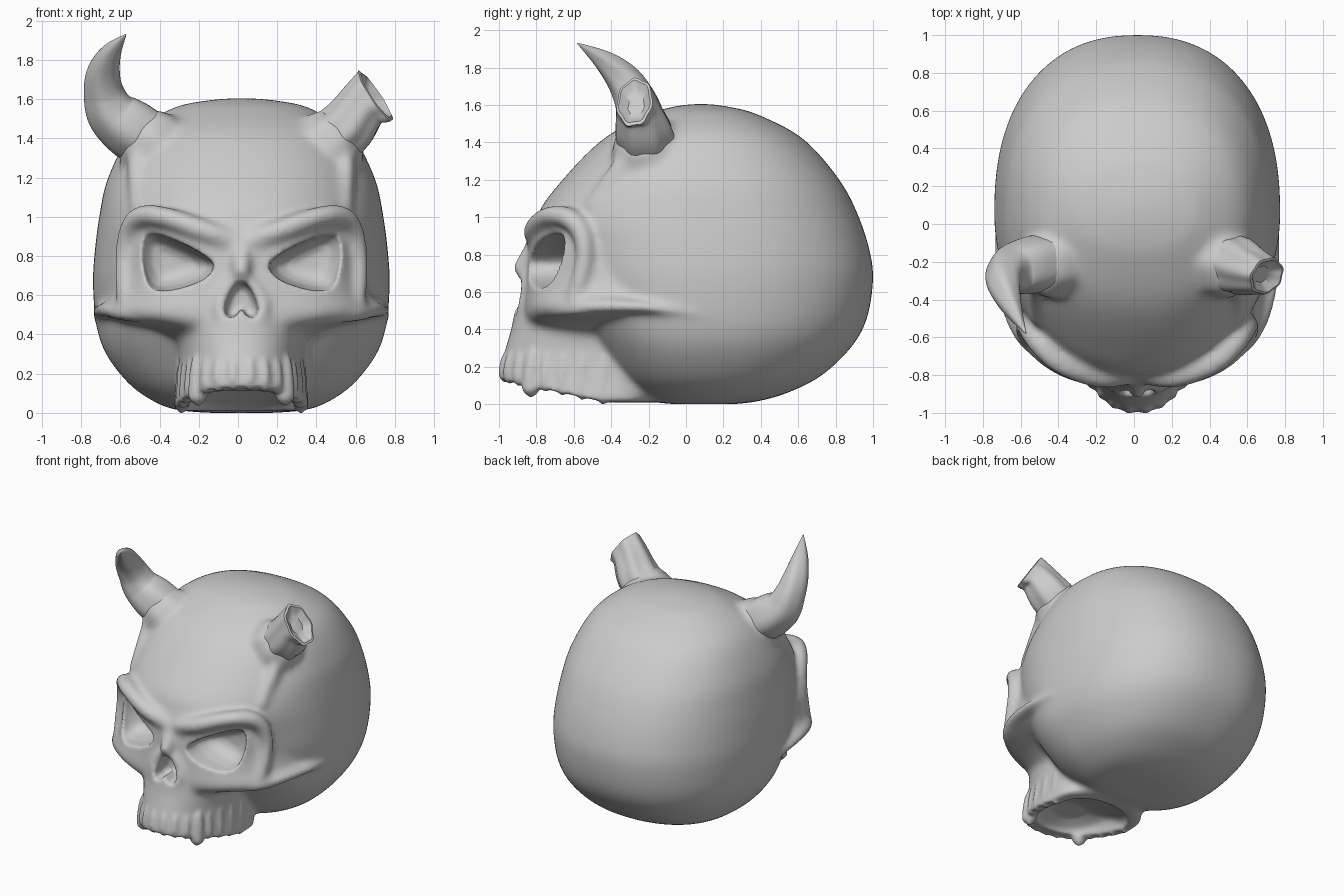
import bpy, bmesh, math
from mathutils import Vector, Matrix

if "Cube" in bpy.data.objects:
    bpy.data.objects.remove(bpy.data.objects["Cube"])

MID = 0.017  # the skull sits slightly right of centre because the horns differ


def smooth_rows(rows, k=6, closed=False):
    """Catmull-Rom interpolation through tuples of any length."""
    n, out = len(rows), []
    for i in range(n if closed else n - 1):
        if closed:
            p = [rows[(i + j) % n] for j in (-1, 0, 1, 2)]
        else:
            p = [rows[min(max(i + j, 0), n - 1)] for j in (-1, 0, 1, 2)]
        for s in range(k):
            t = s / k
            out.append(tuple(0.5 * (2 * b + (c - a) * t + (2 * a - 5 * b + 4 * c - d) * t * t
                             + (3 * b - a - 3 * c + d) * t ** 3) for a, b, c, d in zip(*p)))
    if not closed:
        out.append(rows[-1])
    return out


def skin(bm, rings):
    """Bridge rings of points into a closed solid."""
    vs = [[bm.verts.new(p) for p in r] for r in rings]
    n = len(vs[0])
    for a, b in zip(vs, vs[1:]):
        for i in range(n):
            bm.faces.new((a[i], a[(i + 1) % n], b[(i + 1) % n], b[i]))
    bm.faces.new(vs[0][::-1])
    bm.faces.new(vs[-1])


def loft(bm, rows, front=2.25, back=2.25, k=5, n=72):
    """Stack of superellipses: rows of z, half width, front y, middle y, back y."""
    rings = []
    for z, a, f, m, b in smooth_rows(rows, k):
        ring = []
        for i in range(n):
            t = 2 * math.pi * i / n
            c, s = math.cos(t), math.sin(t)
            e = back if s > 0 else front
            x = a * math.copysign(abs(c) ** (2 / e), c)
            y = abs(s) ** (2 / e)
            ring.append((x, m + ((b - m) if s > 0 else (f - m)) * y, z))
        rings.append(ring)
    skin(bm, rings)


def tube(bm, rows, side=1, ref=(0, 0, 1), k=6, n=24, flute=0, lobes=7, hollow=False):
    """Swept ellipse: rows of x, y, z, radius 1, radius 2."""
    pts = smooth_rows([(r[0] * side,) + tuple(r[1:]) for r in rows], k)
    pos = [Vector(p[:3]) for p in pts]
    rings = []
    for i, p in enumerate(pts):
        t = (pos[min(i + 1, len(pos) - 1)] - pos[max(i - 1, 0)]).normalized()
        u = t.cross(Vector(ref)).normalized()
        w = t.cross(u)
        ring = []
        for j in range(n):
            q = 2 * math.pi * j / n
            f = 1 + flute * math.cos(lobes * q)
            ring.append(pos[i] + u * (p[3] * f * math.cos(q)) + w * (p[4] * f * math.sin(q)))
        rings.append(ring)
    if hollow:
        for s, d in ((0.88, -.004), (0.7, 0.015), (0.45, 0.035), (0.2, 0.03)):
            rings.append([pos[-1] + (v - pos[-1]) * s - t * d for v in rings[len(pts) - 1]])
    skin(bm, rings)


def prism(bm, outline, steps, side=1):
    """Front-view outline (x, z) pushed back in y with a scale at each step."""
    o = smooth_rows(outline, 5, True)
    cx = sum(p[0] for p in o) / len(o)
    cz = sum(p[1] for p in o) / len(o)
    skin(bm, [[((cx + (x - cx) * s) * side, y, cz + (z - cz) * s) for x, z in o]
              for y, s in steps])


def make(bm, name):
    bmesh.ops.recalc_face_normals(bm, faces=bm.faces)
    me = bpy.data.meshes.new(name)
    bm.to_mesh(me)
    bm.free()
    me.polygons.foreach_set("use_smooth", [True] * len(me.polygons))
    ob = bpy.data.objects.new(name, me)
    bpy.context.collection.objects.link(ob)
    return ob


def apply(ob, kind, **props):
    m = ob.modifiers.new(kind, kind)
    for key, val in props.items():
        setattr(m, key, val)
    bpy.context.view_layer.objects.active = ob
    bpy.ops.object.modifier_apply(modifier=m.name)


# cranium
bm = bmesh.new()
loft(bm, [(0.0, .16, -.06, .1, .25), (.015, .33, -.18, .1, .38), (.06, .45, -.28, .1, .54),
          (.15, .575, -.38, .08, .72), (.3, .69, -.48, .06, .88), (.45, .74, -.58, .06, .965),
          (.65, .757, -.70, .06, 1.0), (.8, .75, -.75, .06, .987), (1.0, .725, -.795, .06, .925),
          (1.2, .68, -.66, .06, .82), (1.42, .56, -.44, .07, .625), (1.55, .36, -.2, .08, .38),
          (1.59, .2, -.07, .08, .23), (1.605, .05, .04, .08, .12)], 2.15, 2.3)
# face mass around the eyes and cheeks
loft(bm, [(1.10, .48, -.60, -.2, -.1), (1.0, .575, -.78, -.2, -.1), (.9, .615, -.825, -.2, -.1),
          (.8, .63, -.84, -.2, -.1), (.7, .64, -.85, -.2, -.1), (.6, .67, -.86, -.2, -.1),
          (.52, .71, -.87, -.2, -.1), (.475, .64, -.87, -.2, -.1), (.43, .46, -.86, -.2, -.1),
          (.38, .36, -.82, -.2, -.1)], 2.65, 2.65)
# upper jaw
loft(bm, [(.6, .2, -.87, -.4, -.15), (.5, .31, -.915, -.4, -.15), (.4, .335, -.935, -.4, -.15),
          (.3, .32, -.965, -.4, -.15), (.15, .33, -1.0, -.4, -.15), (.01, .35, -1.0, -.4, -.15)])
# nose bridge
tube(bm, [(0, -.78, .88, .05, .05), (0, -.825, .80, .06, .055), (0, -.865, .74, .055, .05),
          (0, -.91, .70, .04, .035)], ref=(1, 0, 0))
for s in (1, -1):
    # brow and outer eye rim
    tube(bm, [(0, -.785, .86, .06, .06), (.2, -.80, .93, .06, .07), (.4, -.735, 1.0, .055, .065),
              (.52, -.635, 1.0, .055, .06), (.575, -.56, .92, .055, .055), (.595, -.54, .8, .05, .05),
              (.595, -.56, .68, .05, .05), (.585, -.60, .55, .05, .05)], s, ref=(.3 * s, 1, 0))
    # cheekbone arch
    tube(bm, [(.42, -.73, .50, .05, .04), (.58, -.61, .51, .055, .045), (.665, -.45, .525, .055, .04),
              (.71, -.23, .52, .05, .032), (.732, 0, .495, .025, .02), (.735, .12, .465, .01, .01)], s)
    # temple ridge
    tube(bm, [(.525, -.29, 1.34, .06, .07), (.535, -.37, 1.22, .045, .06), (.51, -.5, 1.03, .06, .06)],
         s, ref=(0, 1, 0))
    # nose opening rim
    tube(bm, [(.03, -.865, .68, .03, .03), (.085, -.86, .62, .03, .03), (.115, -.87, .54, .03, .03),
              (.09, -.885, .475, .03, .03)], s, ref=(0, 1, 0))
    # horn collar
    tube(bm, [(.42, -.18, 1.32, .22, .23), (.48, -.21, 1.39, .185, .19), (.54, -.22, 1.445, .14, .145)],
         s, ref=(0, 1, 0), flute=.03)
skull = make(bm, "skull")
apply(skull, 'REMESH', mode='VOXEL', voxel_size=.016)
apply(skull, 'SMOOTH', factor=.5, iterations=18)

# cutters: eye sockets and nose opening
bm = bmesh.new()
eye = [(.142, .75), (.2, .81), (.33, .878), (.46, .925), (.517, .90), (.522, .78), (.48, .655),
       (.41, .622), (.3, .64), (.19, .685)]
for s in (1, -1):
    prism(bm, eye, [(-1.05, 1.04), (-.84, 1.02), (-.72, .98), (-.64, .85), (-.59, .62), (-.57, .3)], s)
prism(bm, [(0, .675), (.05, .64), (.088, .545), (.078, .492), (.035, .488), (0, .525),
           (-.035, .488), (-.078, .492), (-.088, .545), (-.05, .64)],
      [(-1.1, 1.05), (-.9, 1), (-.80, .85), (-.77, .6)])
cutters = [make(bm, "socket_cutter")]
# cutter: shallow domed palate
bm = bmesh.new()
loft(bm, [(-.1, .275, -.91, -.45, -.15), (.02, .27, -.91, -.45, -.24), (.08, .255, -.90, -.5, -.36),
          (.13, .22, -.87, -.58, -.47), (.17, .12, -.78, -.65, -.58)])
cutters.append(make(bm, "palate_cutter"))
# cutter: sloping bite line
bm = bmesh.new()
normal = Vector((0, .215, .977))
bmesh.ops.create_cube(bm, size=1, matrix=Matrix.Translation(Vector((0, -.7, .07)) - normal * .2)
                      @ Matrix.Rotation(-math.atan(.22), 4, 'X') @ Matrix.Diagonal((.9, .8, .4, 1)))
cutters.append(make(bm, "bite_cutter"))
for c in cutters:
    apply(skull, 'BOOLEAN', operation='DIFFERENCE', solver='EXACT', object=c)
    c.hide_render = True
    c.hide_set(True)

# teeth and fangs, fused into the jaw
bm = bmesh.new()
bm.from_mesh(skull.data)
for s in (1, -1):
    for i, deg in enumerate((84, 71, 58, 46, 35, 24, 13, 3)):
        a = math.radians(deg)
        x = .305 * math.cos(a) ** (2 / 2.3)
        y = -.4 - .57 * math.sin(a) ** (2 / 2.3)
        fang = i == 3
        low = .125 - .22 * (y + 1) - (.05 if fang else .004)
        r = .05 if fang else .036
        tube(bm, [(x * .9, y + .05, .32, .02, .02), (x * .98, y + .01, .25, r * .8, r * .8),
                  (x, y, low + .06, r, r), (x, y, low + .025, r * .75, r * .75),
                  (x, y, low, .01, .01)], s, ref=(0, 1, 0), n=14, k=4)
bm.to_mesh(skull.data)
bm.free()
apply(skull, 'REMESH', mode='VOXEL', voxel_size=.0125, use_smooth_shade=True)
apply(skull, 'SMOOTH', factor=.5, iterations=5)
skull.data.polygons.foreach_set("use_smooth", [True] * len(skull.data.polygons))
skull.data.transform(Matrix.Translation((MID, 0, 0)))

# whole horn, curving up and forward
bm = bmesh.new()
tube(bm, [(-.45, -.2, 1.39, .15, .15), (-.55, -.22, 1.455, .152, .15), (-.64, -.24, 1.53, .13, .13),
          (-.682, -.275, 1.635, .103, .11), (-.684, -.34, 1.74, .083, .09),
          (-.645, -.445, 1.84, .05, .055), (-.572, -.58, 1.93, .003, .003)],
     ref=(0, 1, 0), k=8, n=40, flute=.03, lobes=5)
make(bm, "whole_horn")

# broken horn stump with a hollow, steep end
bm = bmesh.new()
tube(bm, [(.47, -.2, 1.38, .15, .15), (.56, -.225, 1.46, .145, .15), (.64, -.255, 1.568, .13, .12),
          (.702, -.275, 1.615, .152, .098)], ref=(0, 1, 0), k=6, n=48, flute=.04, lobes=7, hollow=True)
stump = make(bm, "broken_horn")
bpy.ops.object.select_all(action='DESELECT')
stump.select_set(True)
bpy.context.view_layer.objects.active = stump
bpy.ops.object.shade_smooth_by_angle(angle=math.radians(45))
